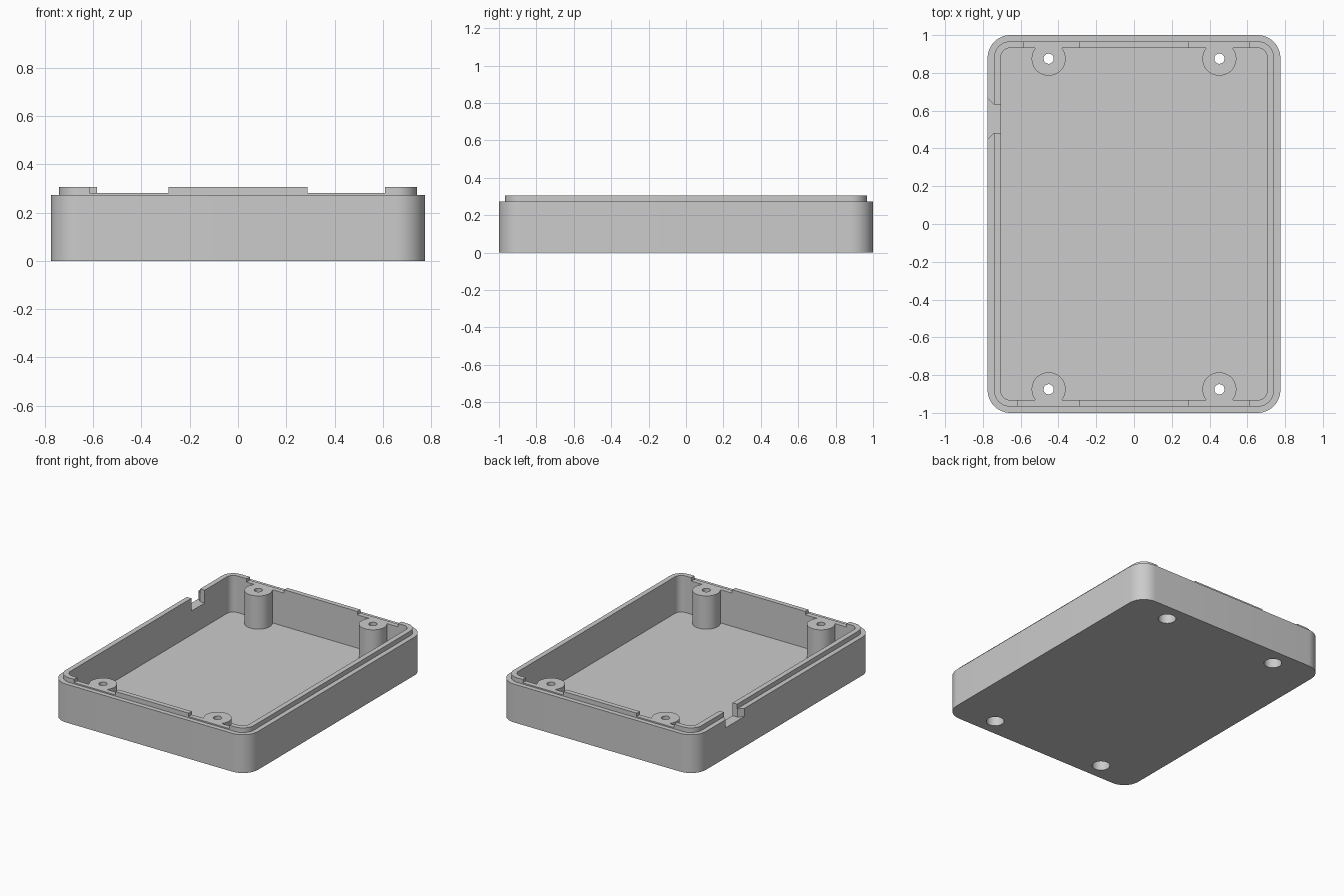
import bpy, bmesh
from math import pi, cos, sin, radians

cube = bpy.data.objects.get("Cube")
if cube:
    bpy.data.objects.remove(cube, do_unlink=True)

grey = bpy.data.materials.new("light grey plastic")
grey.use_nodes = True
grey.diffuse_color = (0.6, 0.6, 0.6, 1)
grey.node_tree.nodes["Principled BSDF"].inputs["Base Color"].default_value = (0.6, 0.6, 0.6, 1)

LEDGE, LIP, GAP, FLOOR, NOTCH = 0.273, 0.306, 0.282, 0.045, 0.215


def prism(name, outline, z0, z1):
    """Extrude a counter-clockwise outline from z0 to z1."""
    bm = bmesh.new()
    base = bm.faces.new([bm.verts.new((x, y, z0)) for x, y in outline])
    top = bmesh.ops.extrude_face_region(bm, geom=[base])["geom"]
    verts = [v for v in top if isinstance(v, bmesh.types.BMVert)]
    bmesh.ops.translate(bm, verts=verts, vec=(0, 0, z1 - z0))
    bmesh.ops.recalc_face_normals(bm, faces=bm.faces)
    mesh = bpy.data.meshes.new(name)
    bm.to_mesh(mesh)
    bm.free()
    mesh.materials.append(grey)
    ob = bpy.data.objects.new(name, mesh)
    bpy.context.collection.objects.link(ob)
    return ob


def rounded(hx, hy, r, n=12):
    """Rounded rectangle outline centred on the origin."""
    pts = []
    for k, (sx, sy) in enumerate([(1, 1), (-1, 1), (-1, -1), (1, -1)]):
        for i in range(n + 1):
            a = (k + i / n) * pi / 2
            pts.append((sx * (hx - r) + r * cos(a), sy * (hy - r) + r * sin(a)))
    return pts


def circle(x, y, r, n=48):
    return [(x + r * cos(2 * pi * i / n), y + r * sin(2 * pi * i / n)) for i in range(n)]


def box(x0, x1, y0, y1):
    return [(x0, y0), (x1, y0), (x1, y1), (x0, y1)]


def combine(target, tool, operation):
    """Apply a boolean and remove the tool object."""
    mod = target.modifiers.new("combine", "BOOLEAN")
    mod.operation = operation
    mod.solver = "EXACT"
    mod.object = tool
    bpy.context.view_layer.objects.active = target
    bpy.ops.object.modifier_apply(modifier=mod.name)
    bpy.data.objects.remove(tool, do_unlink=True)


# Outer shell with the raised lip
tray = prism("enclosure_base", rounded(0.775, 1.0, 0.12), 0, LEDGE)
combine(tray, prism("lip", rounded(0.741, 0.967, 0.086), 0.02, LIP), "UNION")

# Hollow interior
combine(tray, prism("cavity", rounded(0.705, 0.932, 0.05), FLOOR, 0.5), "DIFFERENCE")

# Gaps in the lip at both ends
for side, left in ((1, -0.584), (-1, -0.615)):
    y0, y1 = sorted((side * 0.9, side * 1.1))
    for x0, x1 in ((left, -0.288), (0.288, 0.61)):
        combine(tray, prism("lip_gap", box(x0, x1, y0, y1), GAP, 0.5), "DIFFERENCE")

# Screw bosses with a through hole and a wide bore from below
for x in (-0.452, 0.452):
    for y in (-0.875, 0.875):
        combine(tray, prism("boss", circle(x, y, 0.09), 0.02, GAP), "UNION")
        combine(tray, prism("screw_hole", circle(x, y, 0.027), -0.1, 0.5), "DIFFERENCE")
        combine(tray, prism("screw_bore", circle(x, y, 0.058), -0.1, 0.2), "DIFFERENCE")

# Cable notch that flares outward through the side wall
notch = [(-0.65, 0.482), (-0.65, 0.632), (-0.743, 0.632), (-0.793, 0.682),
         (-0.793, 0.432), (-0.743, 0.482)]
combine(tray, prism("cable_notch", notch, NOTCH, 0.5), "DIFFERENCE")

# Smooth corners and bosses, keeping hard edges
bpy.ops.object.select_all(action="DESELECT")
tray.select_set(True)
bpy.context.view_layer.objects.active = tray
bpy.ops.object.shade_smooth_by_angle(angle=radians(30))
